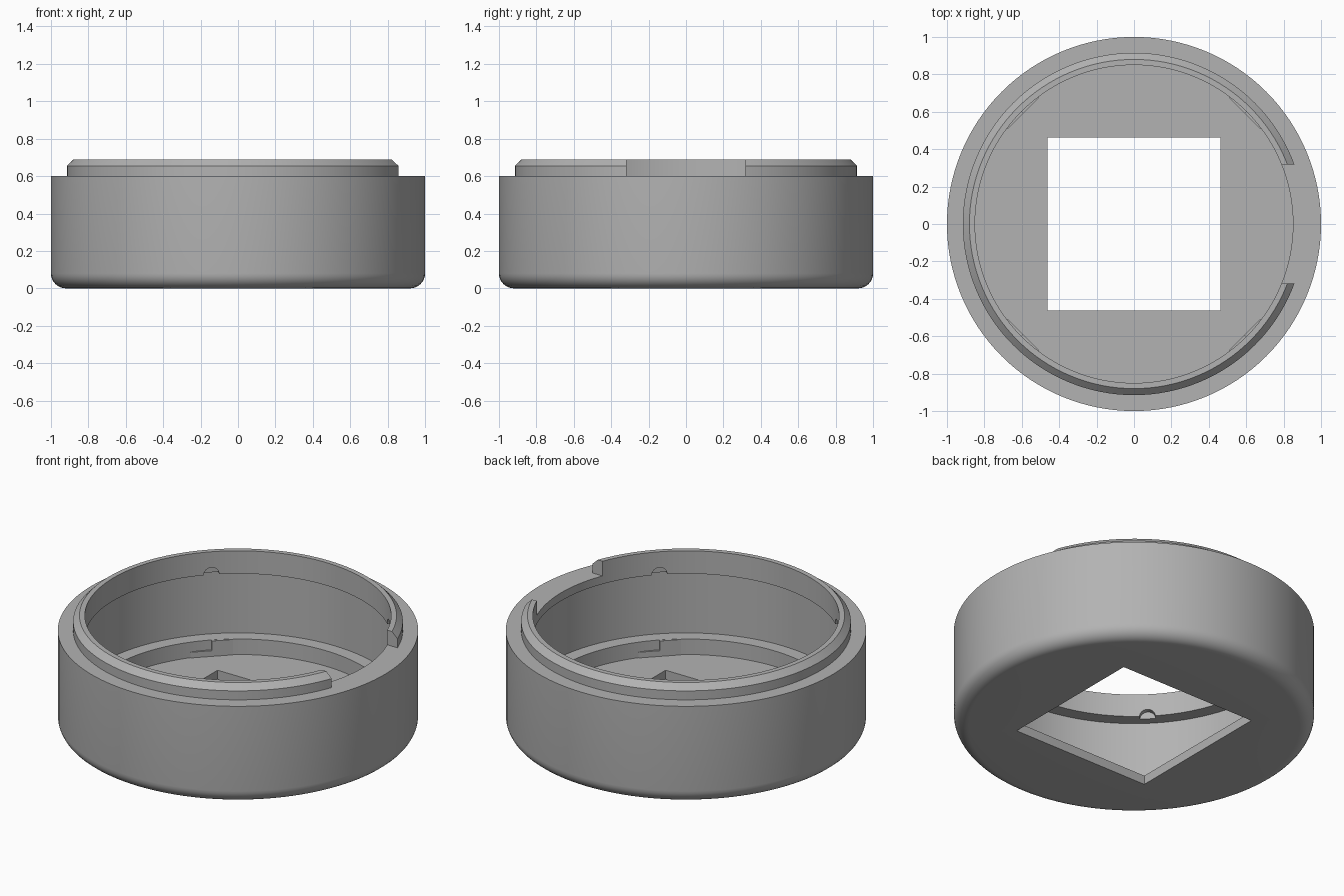
import bpy, bmesh, math
from mathutils import Matrix, Vector

default = bpy.data.objects.get("Cube")
if default:
    bpy.data.objects.remove(default, do_unlink=True)

grey = bpy.data.materials.new("mid grey")
grey.use_nodes = True
grey.diffuse_color = (0.45, 0.45, 0.45, 1)
grey.node_tree.nodes["Principled BSDF"].inputs["Base Color"].default_value = grey.diffuse_color


def finish(name, bm):
    bmesh.ops.recalc_face_normals(bm, faces=bm.faces)
    mesh = bpy.data.meshes.new(name)
    bm.to_mesh(mesh)
    bm.free()
    mesh.materials.append(grey)
    obj = bpy.data.objects.new(name, mesh)
    bpy.context.collection.objects.link(obj)
    return obj


def lathe(name, profile, closed, steps=128):
    """Revolve an (r, z) outline around the z axis."""
    bm = bmesh.new()
    verts = [bm.verts.new((r, 0, z)) for r, z in profile]
    edges = [bm.edges.new(pair) for pair in zip(verts, verts[1:])]
    if closed:
        edges.append(bm.edges.new((verts[-1], verts[0])))
    bmesh.ops.spin(bm, geom=verts + edges, cent=(0, 0, 0), axis=(0, 0, 1),
                   angle=math.tau, steps=steps)
    bmesh.ops.remove_doubles(bm, verts=bm.verts, dist=1e-4)
    return finish(name, bm)


def add_box(bm, low, high, turn=Matrix()):
    low, high = Vector(low), Vector(high)
    place = Matrix.Translation((low + high) / 2) @ Matrix.Diagonal((*(high - low), 1))
    bmesh.ops.create_cube(bm, size=1, matrix=turn @ place)


def select_only(obj):
    bpy.ops.object.select_all(action='DESELECT')
    obj.select_set(True)
    bpy.context.view_layer.objects.active = obj


def cut(obj, cutter):
    mod = obj.modifiers.new("cut", 'BOOLEAN')
    mod.operation, mod.solver, mod.object = 'DIFFERENCE', 'EXACT', cutter
    select_only(obj)
    bpy.ops.object.modifier_apply(modifier=mod.name)
    bpy.data.objects.remove(cutter, do_unlink=True)


diagonals = [Matrix.Rotation(math.radians(45 + 90 * i), 4, 'Z') for i in range(4)]

# Cup: rounded bottom corner, wide inner groove, ledge and thin floor
fillet = 0.08
corner = [(1 - fillet + fillet * math.sin(a), fillet - fillet * math.cos(a))
          for a in (math.radians(11.25 * i) for i in range(9))]
cup = lathe("cup_body", [(0, 0)] + corner + [
    (1, 0.6), (0.85, 0.6), (0.85, 0.55), (0.93, 0.55), (0.93, 0.15),
    (0.85, 0.15), (0.85, 0.055), (0, 0.055)], closed=False)

# Square opening in the floor
bm = bmesh.new()
add_box(bm, (-0.462, -0.462, -0.1), (0.462, 0.462, 0.1))
cut(cup, finish("floor_cutter", bm))

# Small arched notches under the inner lip
bm = bmesh.new()
for turn in diagonals:
    place = Matrix.Translation((0.84, 0, 0.55)) @ Matrix.Rotation(math.pi / 2, 4, 'Y')
    bmesh.ops.create_cone(bm, cap_ends=True, segments=16, radius1=0.044,
                          radius2=0.044, depth=0.08, matrix=turn @ place)
cut(cup, finish("notch_cutter", bm))

# Raised chamfered rim with a gap on the left side
rim = lathe("rim", [(0.85, 0.6), (0.915, 0.6), (0.915, 0.655), (0.88, 0.69),
                    (0.85, 0.69)], closed=True)
bm = bmesh.new()
add_box(bm, (0.5, -0.318, 0.5), (1.2, 0.318, 0.8))
cut(rim, finish("gap_cutter", bm))

# Stepped pads on the floor against the ledge
bm = bmesh.new()
for turn in diagonals:
    add_box(bm, (0.837, 0, 0.05), (0.87, 0.12, 0.09), turn)
    add_box(bm, (0.837, -0.12, 0.05), (0.87, 0, 0.149), turn)
finish("floor_pads", bm)

for obj in (cup, rim):
    select_only(obj)
    bpy.ops.object.shade_smooth_by_angle(angle=math.radians(30))
